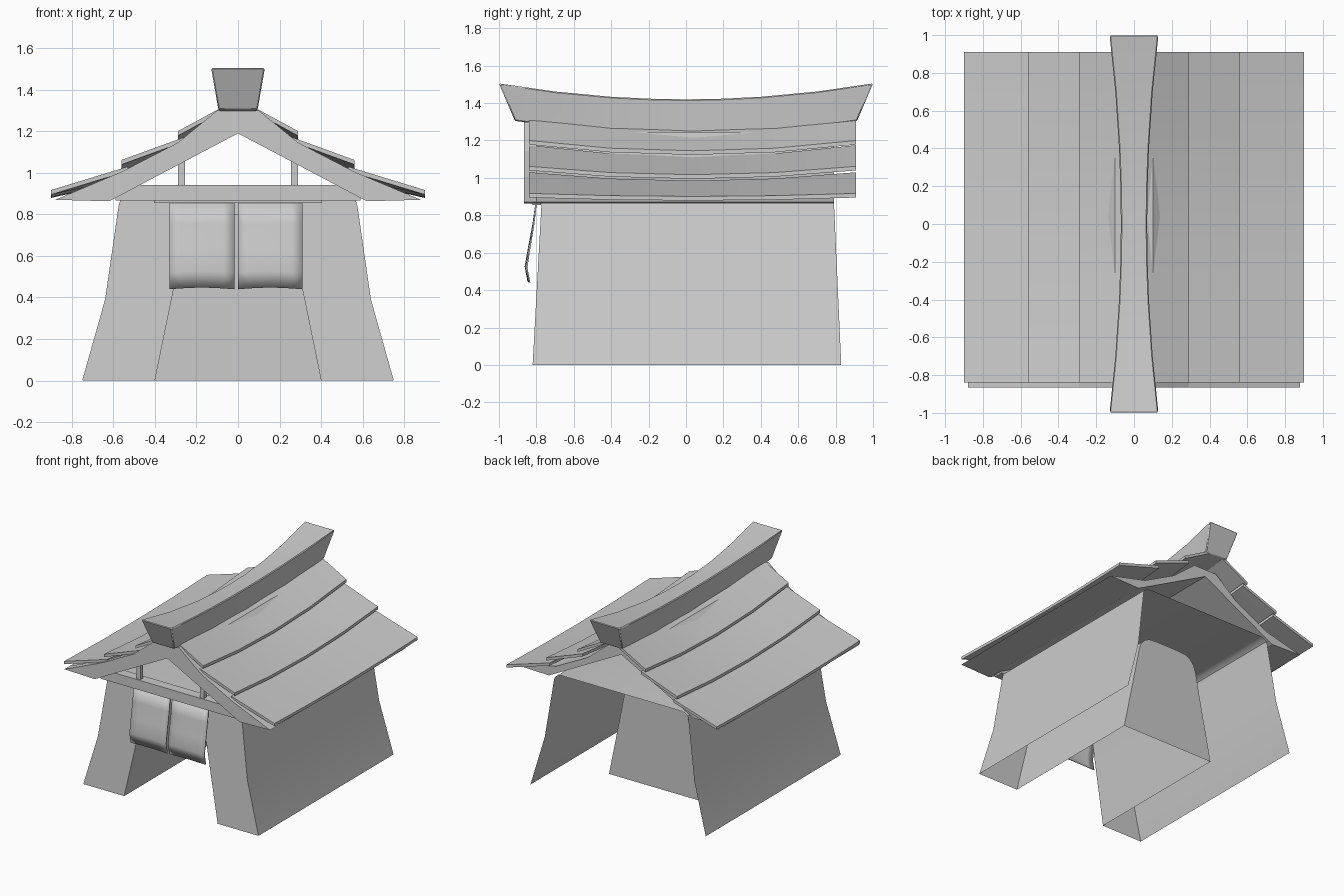
import bpy, bmesh, math

if "Cube" in bpy.data.objects:
    bpy.data.objects.remove(bpy.data.objects["Cube"])


def make(name, verts, faces, smooth=None, thick=0, bevel=0):
    me = bpy.data.meshes.new(name)
    me.from_pydata(verts, [], faces)
    bm = bmesh.new()
    bm.from_mesh(me)
    bmesh.ops.remove_doubles(bm, verts=bm.verts, dist=1e-5)
    bmesh.ops.recalc_face_normals(bm, faces=bm.faces)
    bm.to_mesh(me)
    bm.free()
    ob = bpy.data.objects.new(name, me)
    bpy.context.collection.objects.link(ob)
    if thick:
        m = ob.modifiers.new("thickness", 'SOLIDIFY')
        m.thickness, m.offset = thick, 0
    if bevel:
        m = ob.modifiers.new("bevel", 'BEVEL')
        m.width, m.segments = bevel, 1
    if smooth:
        bpy.ops.object.select_all(action='DESELECT')
        bpy.context.view_layer.objects.active = ob
        ob.select_set(True)
        bpy.ops.object.shade_smooth_by_angle(angle=math.radians(smooth))
    return ob


def loft(name, rings, **kw):
    """Closed solid through a list of equal-length closed rings."""
    n = len(rings[0])
    verts = [v for r in rings for v in r]
    faces = [(i * n + j, i * n + (j + 1) % n, (i + 1) * n + (j + 1) % n, (i + 1) * n + j)
             for i in range(len(rings) - 1) for j in range(n)]
    faces += [tuple(range(n)), tuple(range(len(verts) - n, len(verts)))]
    return make(name, verts, faces, **kw)


def box(name, x0, x1, y0, y1, z0, z1):
    return loft(name, [[(x0, y, z0), (x1, y, z0), (x1, y, z1), (x0, y, z1)] for y in (y0, y1)])


def mirrored(half):
    """Right half of an outline, bottom to top, continued down the left."""
    return half + [(-x, z) for x, z in reversed(half)]


def front_y(z):
    return -0.82 + 0.055 * z


# Flared wall shell with open back, front panel and closed entrance tunnel
outer = mirrored([(.75, 0), (.64, .39), (.575, .84), (.568, .865), (.545, .883), (.51, .89)])
door = mirrored([(.40, 0), (.31, .44), (.262, .68), (.245, .73), (.215, .77), (.17, .795), (.1, .80)])
n, d = len(outer), len(door)
verts = [(x, front_y(z), z) for x, z in outer]
verts += [(x, .83 - .045 * z, z) for x, z in outer]
verts += [(x, front_y(z), z) for x, z in door]
verts += [(x, .37, z) for x, z in door]
faces = [(i, i + 1, n + i + 1, n + i) for i in range(n - 1)]
t = 2 * n
faces += [(t + i, t + i + 1, t + d + i + 1, t + d + i) for i in range(d - 1)]
faces.append(tuple(range(n)) + tuple(reversed(range(t, t + d))))
faces.append(tuple(range(t + d, t + 2 * d)))
make("walls", verts, faces, smooth=30)


# Gable board at the front and the roof deck behind it
def chevron(name, y0, y1, drop):
    top = [(.88, .87), (.56, 1.005 - drop), (.29, 1.145 - drop), (.1, 1.30 - drop)]
    under = [(-.62, .863), (0, 1.19), (.62, .863)]
    loft(name, [[(x, y, z) for x, z in mirrored(top) + under] for y in (y0, y1)])


chevron("gable_board", -.865, -.80, 0)
chevron("roof_deck", -.80, .79, .055)

# Sagging roof boards: (inner x, z, sag), (outer x, z, sag)
boards = [((.06, 1.325, .075), (.29, 1.20, .055)),
          ((.25, 1.175, .06), (.56, 1.062, .045)),
          ((.53, 1.03, .045), (.90, .917, .016))]
for side, label in ((1, "right"), (-1, "left")):
    for k, ends in enumerate(boards):
        rings = []
        for u in (-1, -.5, 0, .5, 1):
            top = [(side * x, .035 + .875 * u, z - s * (1 - u * u)) for x, z, s in ends]
            rings.append(top + [(x, y, z - .022) for x, y, z in reversed(top)])
        loft(f"roof_board_{label}_{k + 1}", rings, smooth=30)

# Curved ridge beam, wider and higher at both ends
rings = []
for u in (-1, -.7, -.4, -.18, 0, .18, .4, .7, 1):
    c = u * u
    wt, wb = .07 + .06 * c, .058 + .037 * c
    zt, zb = 1.42 + .085 * c, 1.23 + .075 * c
    rings.append([(-wt, u, zt), (wt, u, zt), (wb, .915 * u, zb), (-wb, .915 * u, zb)])
loft("ridge_beam", rings, smooth=30, bevel=.006)

# Tie beam, gable posts and curtain rail
box("tie_beam", -.59, .59, -.84, -.765, .866, .942)
for s, label in ((1, "right"), (-1, "left")):
    box(f"gable_post_{label}", s * .272 - .017, s * .272 + .017, -.83, -.795, .94, 1.06)
box("curtain_rail", -.405, .405, -.82, -.775, .855, .868)

# Two hanging cloth panels
drape = [(-.802, .862), (-.815, .75), (-.835, .63), (-.852, .52), (-.836, .44)]
for x0, x1, label in ((-.33, -.018, "left"), (.0, .31, "right")):
    cols, verts = 7, []
    for y, z in drape:
        for i in range(cols):
            f = i / (cols - 1)
            w = math.sin(f * math.pi) * (.862 - z) / .42
            verts.append((x0 + (x1 - x0) * f, y - .008 * w, z + .008 * w))
    faces = [(r * cols + i, r * cols + i + 1, (r + 1) * cols + i + 1, (r + 1) * cols + i)
             for r in range(len(drape) - 1) for i in range(cols - 1)]
    make(f"door_curtain_{label}", verts, faces, smooth=40, thick=.008)
